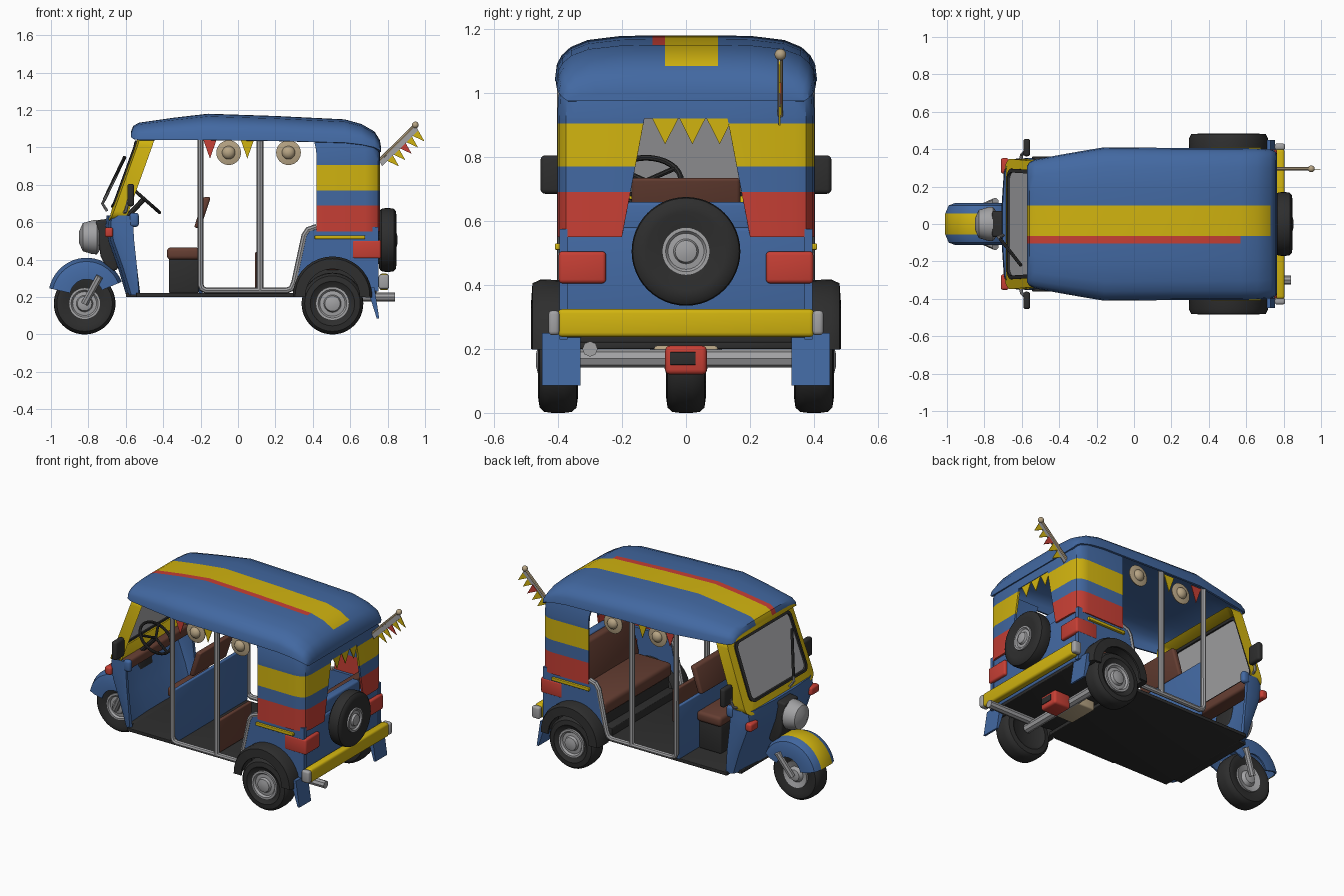
import bpy, bmesh, math
from mathutils import Vector, Matrix

if "Cube" in bpy.data.objects:
    bpy.data.objects.remove(bpy.data.objects["Cube"])

def mat(name, r, g, b):
    m = bpy.data.materials.new(name)
    m.diffuse_color = (r, g, b, 1)
    m.use_nodes = True
    m.node_tree.nodes["Principled BSDF"].inputs["Base Color"].default_value = m.diffuse_color
    return m
BLUE = mat("blue paint", .055, .14, .36)
YEL = mat("yellow paint", .64, .455, .005)
RED = mat("red paint", .57, .05, .035)
GREY = mat("grey metal", .36, .36, .37)
BLACK = mat("black rubber", .027, .027, .027)
BROWN = mat("brown leather", .13, .048, .032)
TAN = mat("tan straw", .47, .37, .23)
GLASS = mat("pale glass", .40, .40, .41)

def mesh(name, verts, faces, mats, rule=None, solid=0, bevel=0, inner=0):
    me = bpy.data.meshes.new(name)
    bm = bmesh.new()
    vs = [bm.verts.new(v) for v in verts]
    for f in faces:
        bm.faces.new([vs[i] for i in f])
    bmesh.ops.remove_doubles(bm, verts=bm.verts, dist=1e-5)
    bmesh.ops.recalc_face_normals(bm, faces=bm.faces)
    if rule:
        for f in bm.faces:
            f.material_index = rule(f.calc_center_median())
    bm.to_mesh(me)
    bm.free()
    for m in (mats if isinstance(mats, list) else [mats]):
        me.materials.append(m)
    ob = bpy.data.objects.new(name, me)
    bpy.context.collection.objects.link(ob)
    if solid:
        s = ob.modifiers.new("thickness", 'SOLIDIFY')
        s.thickness, s.material_offset = solid, inner
    if bevel:
        b = ob.modifiers.new("round", 'BEVEL')
        b.width, b.segments = bevel, 3
    return ob

def grid(name, rows, mats, rule=None, closed=False, caps=False, **kw):
    n, v = len(rows[0]), [p for r in rows for p in r]
    f = [(i*n+j, i*n+(j+1) % n, (i+1)*n+(j+1) % n, (i+1)*n+j)
         for i in range(len(rows)-1) for j in range(n if closed else n-1)]
    if caps:
        f += [tuple(range(n)), tuple(range(len(v)-n, len(v)))]
    return mesh(name, v, f, mats, rule, **kw)

def box(name, a, b, m, bevel=.01):
    v = [(x, y, z) for x in (a[0], b[0]) for y in (a[1], b[1]) for z in (a[2], b[2])]
    f = [(0, 1, 3, 2), (4, 5, 7, 6), (0, 1, 5, 4), (2, 3, 7, 6), (0, 2, 6, 4), (1, 3, 7, 5)]
    return mesh(name, v, f, m, bevel=bevel)

def prism(name, pts, y0, y1, m, bevel=0):
    return grid(name, [[(x, y, z) for x, z in pts] for y in (y0, y1)], m, closed=True, caps=True, bevel=bevel)

def lathe(name, prof, loc, axis, m, n=36):
    # profile = (radius, distance along axis)
    q = Vector((0, 0, 1)).rotation_difference(Vector(axis))
    rows = [[Vector(loc) + q @ Vector((r*math.cos(t*math.tau/n), r*math.sin(t*math.tau/n), h))
             for t in range(n)] for r, h in prof]
    return grid(name, rows, m, closed=True, caps=True)

def tube(name, pts, r, m):
    cu = bpy.data.curves.new(name, 'CURVE')
    cu.dimensions, cu.bevel_depth, cu.bevel_resolution, cu.use_fill_caps = '3D', r, 2, True
    sp = cu.splines.new('POLY')
    sp.points.add(len(pts)-1)
    for p, c in zip(sp.points, pts):
        p.co = (*c, 1)
    cu.materials.append(m)
    bpy.context.collection.objects.link(bpy.data.objects.new(name, cu))

def ball(name, loc, s, m):
    prof = [(max(.001, math.sin(i*math.pi/12)), -math.cos(i*math.pi/12)) for i in range(13)]
    ob = lathe(name, prof, (0, 0, 0), (0, 0, 1), m, 24)
    ob.location, ob.scale = loc, s

def wheel(name, loc, axis, R, w, hub):
    prof = [(hub, -w*.7), (R*.72, -w), (R*.9, -w*.93), (R*.98, -w*.7), (R, -w*.3), (R, w*.3),
            (R*.98, w*.7), (R*.9, w*.93), (R*.72, w), (hub, w*.7)]
    lathe(name + "_tyre", prof, loc, axis, BLACK, 48)
    lathe(name + "_rim", [(hub, w*.6), (hub, w*.92), (hub*.85, w*.92), (hub*.75, w*.72), (hub*.52, w*.76),
                          (hub*.45, w*1.02), (hub*.2, w*1.12)], loc, axis, GREY)

def flag(name, a, b, tip, m):
    mesh(name, [a, b, tip], [(0, 1, 2)], m, solid=.004)

# roof shell with painted stripes, plain blue inside
def roof_row(x, w, zb, zt):
    ks = [1, .985, .95, .88, .75, .5]
    ys = [-k*w for k in ks] + [-.105, -.065, .1] + [k*w for k in reversed(ks)]
    return [(x, y, zb + (zt-zb)*(1 - min(1, abs(y/w))**5)**.4) for y in ys]
grid("roof", [roof_row(*s) for s in [
    (-.572, .31, 1.055, 1.085), (-.56, .33, 1.045, 1.115), (-.53, .345, 1.04, 1.132), (-.35, .378, 1.04, 1.158),
    (-.16, .41, 1.04, 1.18), (.2, .407, 1.035, 1.168), (.57, .406, 1.025, 1.15), (.66, .404, 1.015, 1.125),
    (.73, .398, 1.0, 1.085), (.758, .385, .985, 1.04), (.765, .37, .975, 1.0)]], [YEL, RED, BLUE],
    lambda c: 0 if -.065 < c.y < .1 and c.x < .73 else 1 if -.105 < c.y < -.065 and c.x < .6 else 2,
    caps=True, solid=.012, inner=2)

# rear canopy walls with colour bands and the rear opening
def band(c):
    return 0 if c.z < .69 else 2 if c.z < .77 else 1 if c.z < .905 else 2
for s in (-1, 1):
    grid("rear_canopy", [[(x, s*y, z) for x, y in
         [(.42, .4), (.68, .402), (.72, .395), (.748, .375), (.758, .34), (.76, .13 + (.92-z)*.19)]]
         for z in (.55, .69, .77, .905, .92)], [RED, YEL, BLUE], band, solid=.012)
head = [(.42, .4), (.68, .402), (.72, .395), (.748, .375), (.758, .34), (.76, .13)]
grid("rear_canopy_header", [[(x-d, y-d*(1 if y > 0 else -1), z) for x, y in
     head + [(x, -y) for x, y in reversed(head)]] for z, d in ((.92, 0), (.985, .002), (1.04, .014))], BLUE, solid=.012)
for i, y in enumerate((-.065, .02, .105)):
    flag("rear_pennant", (.757, y-.043, .925), (.757, y+.043, .925), (.757, y, .84), YEL)

# front cowl
def cowl_row(xf, xr, w, z):
    half = [(xr, w), (xf+.06, w), (xf+.02, w-.02), (xf+.004, w-.07), (xf-.008, .1)]
    return [(x, -y, z) for x, y in half] + [(x, y, z) for x, y in reversed(half)]
grid("front_cowl", [cowl_row(*r) for r in [(-.59, -.53, .35, .21), (-.635, -.54, .352, .36), (-.685, -.555, .35, .5),
     (-.70, -.56, .347, .58), (-.695, -.565, .345, .635)]], BLUE, solid=.02)
box("dashboard", (-.67, -.32, .56), (-.57, .32, .625), BROWN, .015)

# windscreen frame, gasket and glass on a tilted plane
def screen(w0, w1, t0, t1, d, r):
    pts = []
    for sy, st, a0 in ((1, 1, 0), (-1, 1, 90), (-1, -1, 180), (1, -1, 270)):
        for k in range(5):
            a = math.radians(a0 + k*22.5)
            t = (t1 if st > 0 else t0) - st*r/.46 + r/.46*math.sin(a)
            w = w0 + (w1-w0)*t
            y = sy*(w-r) + r*math.cos(a)
            pts.append((-.708 + .165*t + d + .025*abs(y/.34)**3, y, .61 + .45*t))
    return pts
o, i, j = (.35, .335, 0, 1), (.298, .288, .15, .95), (.278, .268, .18, .92)
grid("windscreen_frame", [screen(*i, .03, .04), screen(*i, 0, .04), screen(*o, 0, .05), screen(*o, .08, .05),
     screen(*i, .03, .04)], YEL, closed=True)
grid("windscreen_gasket", [screen(*i, .02, .04), screen(*i, -.008, .04), screen(*j, -.008, .035),
     screen(*j, .02, .035), screen(*i, .02, .04)], BLACK, closed=True)
grid("windscreen_glass", [screen(*j, .004, .035), screen(*j, .01, .035)], GLASS, closed=True, caps=True)
tube("wiper_arm", [(-.70, -.06, .66), (-.725, -.07, .70), (-.65, -.16, .85)], .008, GREY)
tube("wiper_blade", [(-.715, -.08, .72), (-.605, -.22, .95)], .009, BLACK)

# headlight, neck and front wheel group
lathe("headlight", [(.03, .07), (.075, .05), (.09, 0), (.092, -.025), (.08, -.035), (.05, -.05)],
      (-.78, 0, .52), (-1, 0, 0), GREY)
prism("steering_neck", [(-.76, .61), (-.68, .62), (-.64, .35), (-.69, .33), (-.735, .42)], -.07, .07, BLACK, .012)
wheel("front_wheel", (-.82, 0, .165), (0, -1, 0), .165, .062, .085)
lathe("front_hub_far", [(.085, .035), (.085, .057), (.05, .045), (.035, .065), (.01, .07)], (-.82, 0, .165), (0, 1, 0), GREY)
rows = []
for k in range(19):
    a = math.radians(167 - k*8)
    rows.append([(-.81 + r*math.cos(a), y, .2 + (r+.005)*math.sin(a)) for y, r in
                 [(-.112, .09), (-.112, .15), (-.1, .185), (-.055, .205), (.055, .205), (.1, .185), (.112, .15), (.112, .09)]])
grid("front_fender", rows, [YEL, BLUE], lambda c: 0 if abs(c.y) < .05 and c.x < -.7 else 1, solid=.01, inner=1)

# floor and underside
box("floor", (-.545, -.36, .2), (.34, .36, .222), BLACK, .004)
box("floor_front", (-.6, -.29, .2), (-.54, .29, .222), BLACK, .004)
box("rear_floor", (.3, -.33, .22), (.74, .33, .27), BLACK, .004)
box("engine", (.38, -.1, .15), (.52, .1, .21), TAN)
box("differential", (.53, -.065, .12), (.65, .065, .21), RED, .015)
box("differential_grille", (.645, -.05, .15), (.654, .03, .19), BLACK, .002)
tube("rear_axle", [(.52, -.34, .17), (.52, .34, .17)], .028, GREY)
tube("exhaust", [(.5, -.3, .2), (.84, -.3, .2)], .024, GREY)

# rear body
box("rear_panel", (.70, -.385, .235), (.745, .385, .58), BLUE, .012)
box("rear_centre_panel", (.68, -.2, .54), (.735, .2, .66), BLUE, .012)
box("rear_bumper", (.755, -.4, .237), (.805, .4, .325), YEL, .014)
wheel("spare_wheel", (.80, 0, .505), (1, 0, 0), .17, .048, .075)

# seats and partitions
box("driver_seat_base", (-.37, -.17, .22), (-.21, .17, .405), BLACK)
box("driver_cushion", (-.38, -.19, .4), (-.205, .19, .465), BROWN, .02)
prism("driver_backrest", [(-.235, .57), (-.2, .57), (-.145, .735), (-.185, .735)], -.17, .17, BROWN, .012)
box("driver_partition", (-.21, -.37, .22), (-.188, .37, .565), BLUE, .006)
box("side_partition", (.09, -.36, .23), (.115, -.02, .44), BROWN, .008)
box("bench_base", (.36, -.34, .22), (.66, .34, .35), BLACK)
box("bench_cushion", (.34, -.35, .34), (.62, .35, .43), BROWN, .025)
prism("bench_backrest", [(.58, .42), (.66, .42), (.70, .65), (.64, .65)], -.36, .36, BROWN, .015)

# steering wheel
c, R = Vector((-.502, -.125, .725)), .11
u, v = Vector((0, 1, 0)), Vector((-.75, 0, .66))
ring = [c + R*(u*math.cos(k*math.tau/32) + v*math.sin(k*math.tau/32)) for k in range(33)]
tube("steering_wheel", ring, .009, BLACK)
for k in (3, 13, 24):
    tube("steering_spoke", [c, ring[k]], .008, BLACK)
tube("steering_column", [c, (-.62, -.125, .6)], .014, BLACK)

# parts on both sides
arch = [(.505 + .2*math.cos(math.radians(a)), .2 + .2*math.sin(math.radians(a))) for a in range(10, 171, 10)]
for s in (-1, 1):
    tube("fork", [(-.82, s*.085, .165), (-.74, s*.12, .31)], .02, GREY)
    wheel("rear_wheel", (.505, s*.4, .165), (0, s, 0), .165, .062, .09)
    prism("rear_side_panel", [(.75, .23), (.75, .575), (.375, .575), (.30, .22)] + arch[::-1], s*.37, s*.395, BLUE)
    # black wheel arches with a narrow flange
    rows = []
    for k in range(19):
        a = math.radians(-2 + k*10.2)
        rows.append([(.505 + r*math.cos(a), s*y, .205 + r*math.sin(a)) for r, y in
                     [(.175, .34), (.21, .37), (.212, .455), (.2, .48), (.145, .484), (.145, .472), (.175, .465)]])
    grid("wheel_arch", rows, BLACK, closed=True, caps=True)
    prism("mud_flap", [(.69, .25), (.73, .25), (.755, .085), (.742, .085)], s*.33, s*.45, BLUE)
    box("tail_light", (.61, s*.25, .405), (.765, s*.398, .505), RED, .012)
    box("bumper_end", (.752, s*.395, .243), (.808, s*.43, .32), GREY, .012)
    box("side_trim", (.41, s*.39, .51), (.68, s*.41, .53), YEL, .004)
    box("front_signal", (-.712, s*.27, .52), (-.668, s*.352, .572), RED, .012)
    box("cowl_armrest", (-.58, s*.315, .575), (-.53, s*.352, .65), BLUE, .016)
    # door frame
    y = s*.385
    tube("door_frame", [(-.2, y, 1.05), (-.2, y, .265), (-.192, y, .245), (-.17, y, .235), (.26, y, .235),
                        (.285, y, .245), (.30, y, .275), (.355, y, .53), (.375, y, .56), (.42, y, .575)], .016, GREY)
    tube("door_post", [(.118, y, .235), (.118, y, 1.06)], .018, GREY)
    # wing mirrors
    tube("mirror_arm", [(-.61, s*.33, .65), (-.60, s*.37, .66), (-.585, s*.385, .72)], .009, GREY)
    box("wing_mirror", (-.592, s*.362, .685), (-.555, s*.455, .805), BLACK, .014)
    # hanging hats and pennants
    for x in (-.05, .27):
        lathe("hat_brim", [(.065, 0), (.066, .006), (.04, .012)], (x, s*.355, .972), (0, s, 0), TAN)
        ball("hat_crown", (x, s*.362, .972), (.036, .03, .036), TAN)
    for x, m in ((-.15, RED), (.05, YEL)):
        flag("side_pennant", (x-.037, s*.375, 1.045), (x+.037, s*.375, 1.045), (x, s*.375, .94), m)

# flag pole with bunting
p0, p1 = Vector((.755, .295, .93)), Vector((.948, .295, 1.12))
tube("flag_pole", [p0, p1], .009, TAN)
ball("pole_knob", p1, (.018, .018, .018), TAN)
dn = Vector((.016, 0, -.03))
mesh("bunting_band", [p0, p1, p1+dn, p0+dn], [(0, 1, 2, 3)], GREY, solid=.006)
for k in range(5):
    a, b = p0.lerp(p1, .12+k*.176) + dn*.7, p0.lerp(p1, .296+k*.176) + dn*.7
    flag("pole_pennant", a, b, (a+b)/2 + Vector((.055, 0, -.05)), RED if k == 2 else YEL)

# apply modifiers and curves, then smooth with sharp edges kept
bpy.context.view_layer.objects.active = bpy.context.scene.objects[0]
bpy.ops.object.select_all(action='SELECT')
bpy.ops.object.convert(target='MESH')
bpy.ops.object.select_all(action='SELECT')
bpy.ops.object.shade_smooth_by_angle(angle=math.radians(38))
